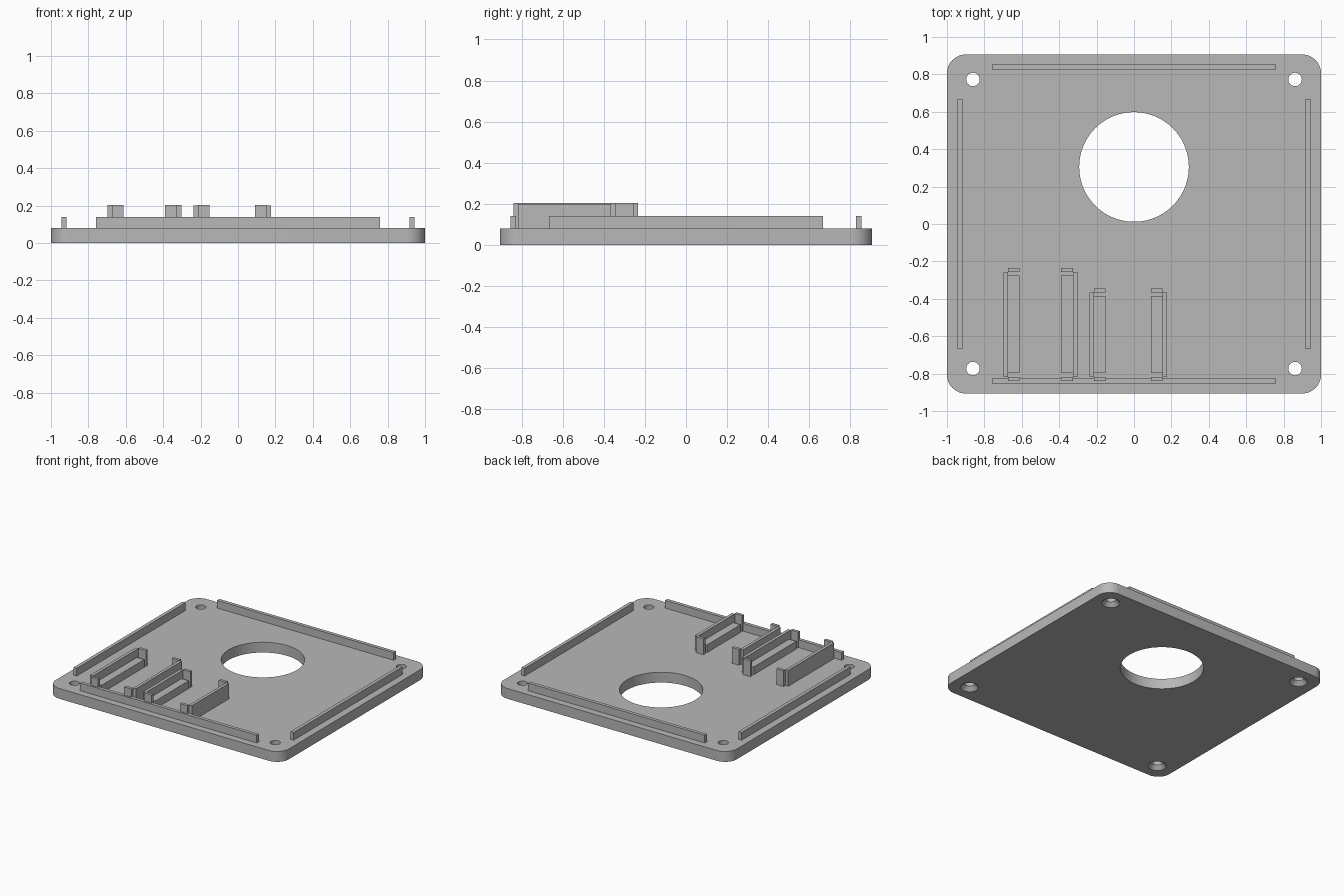
import bpy, bmesh, math

cube = bpy.data.objects.get("Cube")
if cube:
    bpy.data.objects.remove(cube, do_unlink=True)

grey = bpy.data.materials.new("plain grey")
grey.use_nodes = True
COLOUR = (0.48, 0.48, 0.48, 1)
grey.diffuse_color = COLOUR
grey.node_tree.nodes["Principled BSDF"].inputs["Base Color"].default_value = COLOUR

PLATE_TOP = 0.08
RIDGE_TOP = 0.14


def box(name, x, y, z):
    """Box spanning the given (low, high) ranges."""
    bm = bmesh.new()
    bmesh.ops.create_cube(bm, size=1)
    for v in bm.verts:
        for i, (lo, hi) in enumerate((x, y, z)):
            v.co[i] = hi if v.co[i] > 0 else lo
    mesh = bpy.data.meshes.new(name)
    bm.to_mesh(mesh)
    bm.free()
    mesh.materials.append(grey)
    obj = bpy.data.objects.new(name, mesh)
    bpy.context.collection.objects.link(obj)
    return obj


def activate(obj):
    bpy.ops.object.select_all(action='DESELECT')
    obj.select_set(True)
    bpy.context.view_layer.objects.active = obj


def drill(target, x, y, low, high, r_low, r_high, sides):
    """Cut a round or tapered hole through the target."""
    bpy.ops.mesh.primitive_cone_add(vertices=sides, radius1=r_low, radius2=r_high,
                                    depth=high - low, location=(x, y, (low + high) / 2))
    cutter = bpy.context.object
    cutter.hide_render = True
    cutter.data.materials.append(grey)
    activate(target)
    mod = target.modifiers.new("hole", 'BOOLEAN')
    mod.operation = 'DIFFERENCE'
    mod.solver = 'EXACT'
    mod.object = cutter
    bpy.ops.object.modifier_apply(modifier=mod.name)
    bpy.data.objects.remove(cutter, do_unlink=True)


# Base plate with rounded corners
plate = box("base_plate", (-1, 1), (-0.906, 0.906), (0, PLATE_TOP))
bm = bmesh.new()
bm.from_mesh(plate.data)
uprights = [e for e in bm.edges if abs(e.verts[0].co.z - e.verts[1].co.z) > 0.01]
bmesh.ops.bevel(bm, geom=uprights, offset=0.1, segments=12, profile=0.5, affect='EDGES')
bm.to_mesh(plate.data)
bm.free()

# Large opening and countersunk screw holes
drill(plate, 0, 0.305, -0.1, 0.2, 0.293, 0.293, 96)
for sx in (-1, 1):
    for sy in (-1, 1):
        hx, hy = sx * 0.861, sy * 0.773
        drill(plate, hx, hy, -0.1, 0.2, 0.036, 0.036, 32)
        drill(plate, hx, hy, -0.01, 0.04, 0.073, 0.027, 32)
activate(plate)
bpy.ops.object.shade_smooth_by_angle(angle=math.radians(30))

# Locating ridges along the four edges
for side, s in (("left", 1), ("right", -1)):
    box(side + "_ridge", sorted((s * 0.917, s * 0.944)), (-0.667, 0.667), (PLATE_TOP, RIDGE_TOP))
for side, s in (("back", 1), ("front", -1)):
    box(side + "_ridge", (-0.758, 0.758), sorted((s * 0.826, s * 0.853)), (PLATE_TOP, RIDGE_TOP))


def holder(name, outer, direction, back, wall_top):
    """Half of a board holder: wall, low shelf and an end tab at front and back."""
    front = -0.818
    inner = outer + direction * 0.024
    tip = outer + direction * 0.086
    shelf_x = sorted((inner, tip))
    box(name + "_wall", sorted((outer, inner)), (front, back), (PLATE_TOP, wall_top))
    box(name + "_shelf", shelf_x, (front + 0.021, back - 0.019), (PLATE_TOP, RIDGE_TOP))
    box(name + "_front_tab", shelf_x, (front - 0.022, front), (PLATE_TOP, 0.203))
    box(name + "_back_tab", shelf_x, (back, back + 0.022), (PLATE_TOP, 0.203))


# Two board holders, each a mirrored pair
for name, low, high, back, top in (("long_holder", -0.698, -0.303, -0.256, 0.203),
                                   ("short_holder", -0.239, 0.177, -0.366, 0.2)):
    holder(name + "_right", low, 1, back, top)
    holder(name + "_left", high, -1, back, top)
